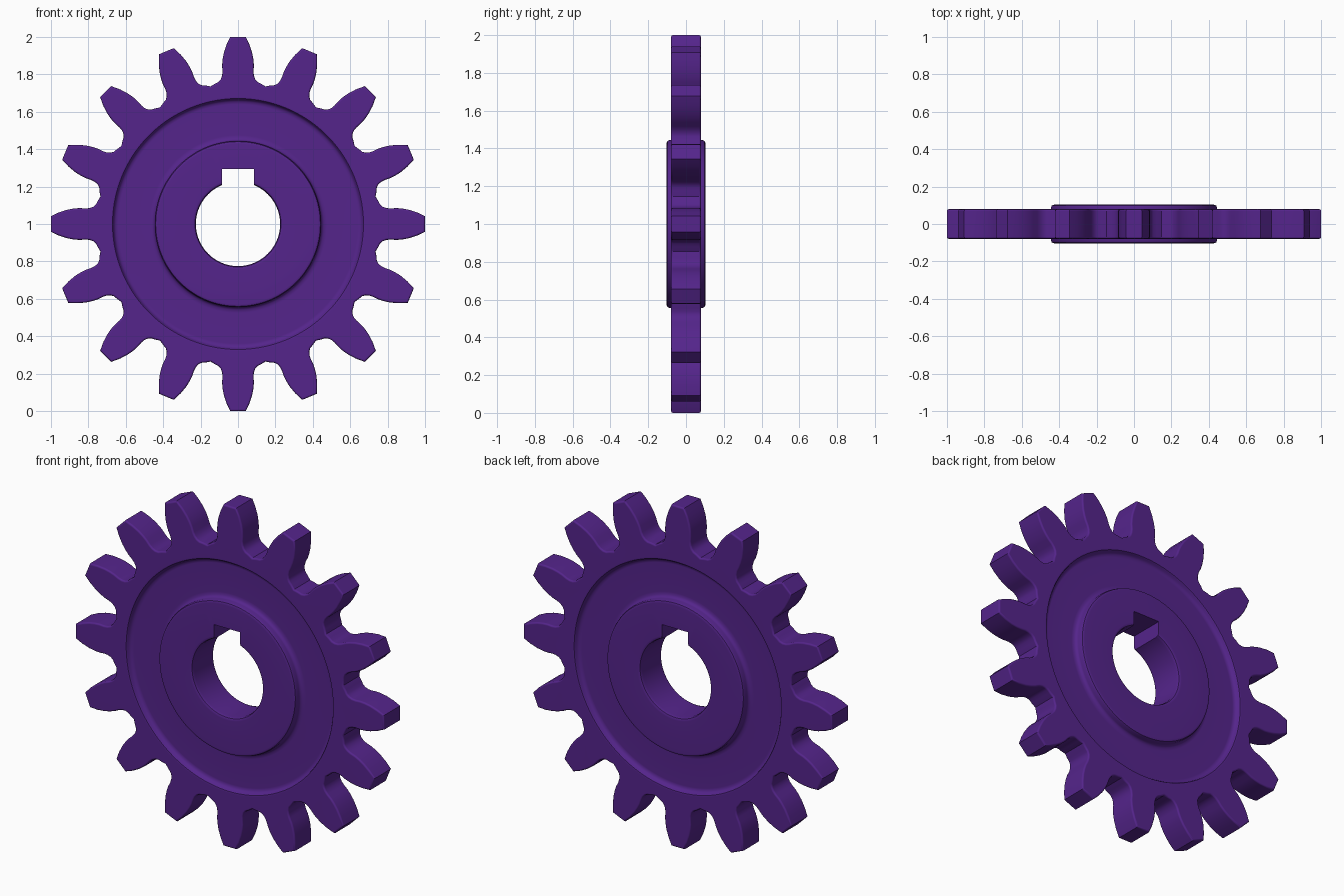
import bpy, bmesh
from math import sin, cos, pi

if "Cube" in bpy.data.objects:
    bpy.data.objects.remove(bpy.data.objects["Cube"])

TEETH, STEPS = 16, 12          # teeth, body segments per tooth
HALF = 0.079                   # half thickness of the toothed rim

# half body cross-section: (radius, half thickness) from bore out to rim
section = [(0.225, 0.083), (0.230, 0.097), (0.243, 0.103),
           (0.428, 0.103), (0.440, 0.098), (0.445, 0.086),
           (0.445, 0.070), (0.449, 0.060), (0.459, 0.053), (0.475, 0.050),
           (0.640, 0.050), (0.654, 0.053), (0.663, 0.061), (0.666, 0.070),
           (0.671, 0.077), (0.680, HALF)]

# half tooth outline: (sideways, radial) from valley up to tip
flank = [(0.122, 0.751), (0.104, 0.760), (0.092, 0.774), (0.085, 0.793),
         (0.083, 0.815), (0.085, 0.845), (0.083, 0.875), (0.077, 0.910),
         (0.063, 0.955), (0.042, 1.000)]
tooth = [(-s, r) for s, r in flank] + flank[::-1]

bm = bmesh.new()


def ring(r, y):
    n = TEETH * STEPS
    return [bm.verts.new((r * sin(2 * pi * (i / n - 0.5 / TEETH)), y,
                          1 + r * cos(2 * pi * (i / n - 0.5 / TEETH)))) for i in range(n)]


def outline(y):
    verts = []
    for k in range(TEETH):
        a = 2 * pi * k / TEETH
        v = a - pi / TEETH
        verts.append(bm.verts.new((0.75 * sin(v), y, 1 + 0.75 * cos(v))))
        for s, r in tooth:
            verts.append(bm.verts.new((s * cos(a) + r * sin(a), y,
                                       1 - s * sin(a) + r * cos(a))))
    return verts


def bridge(a, b):
    n = len(a)
    for i in range(n):
        j = (i + 1) % n
        bm.faces.new((a[i], a[j], b[j], b[i]))


# turned body, front and back, joined through the bore
front = [ring(r, -t) for r, t in section]
back = [ring(r, t) for r, t in section]
for side in (front, back):
    for a, b in zip(side, side[1:]):
        bridge(a, b)
bridge(front[0], back[0])

# toothed rim: one flat face per tooth on each side
outer_front, outer_back = outline(-HALF), outline(HALF)
P = len(tooth) + 1
for outer, inner in ((outer_front, front[-1]), (outer_back, back[-1])):
    for k in range(TEETH):
        o = [outer[(k * P + i) % len(outer)] for i in range(P + 1)]
        n = [inner[(k * STEPS + i) % len(inner)] for i in range(STEPS + 1)]
        bm.faces.new(o + n[::-1])
bridge(outer_front, outer_back)
bmesh.ops.recalc_face_normals(bm, faces=bm.faces[:])

# softened tooth edges
rim_edges = []
for o in (outer_front, outer_back):
    for i in range(len(o)):
        rim_edges.append(bm.edges.get((o[i], o[(i + 1) % len(o)])))
bmesh.ops.bevel(bm, geom=rim_edges, offset=0.010, segments=3, profile=0.5,
                affect='EDGES', clamp_overlap=True)

mesh = bpy.data.meshes.new("gear")
bm.to_mesh(mesh)
bm.free()
gear = bpy.data.objects.new("gear", mesh)
bpy.context.collection.objects.link(gear)

mat = bpy.data.materials.new("purple")
mat.diffuse_color = (0.09, 0.018, 0.26, 1)
mat.use_nodes = True
mat.node_tree.nodes["Principled BSDF"].inputs["Base Color"].default_value = mat.diffuse_color
mesh.materials.append(mat)

# keyway slot in the bore
bpy.ops.mesh.primitive_cube_add(size=1, location=(0, 0, 1.1975))
cutter = bpy.context.object
cutter.name = "keyway_cutter"
cutter.scale = (0.17, 0.5, 0.195)
cutter.hide_render = True
cut = gear.modifiers.new("keyway", 'BOOLEAN')
cut.operation, cut.solver, cut.object = 'DIFFERENCE', 'EXACT', cutter

bpy.ops.object.select_all(action='DESELECT')
gear.select_set(True)
bpy.context.view_layer.objects.active = gear
bpy.ops.object.modifier_apply(modifier="keyway")
bpy.data.objects.remove(cutter)

# smooth shading with crisp tooth tips and slot
bpy.ops.object.shade_smooth_by_angle(angle=0.65)
wn = gear.modifiers.new("weighted_normals", 'WEIGHTED_NORMAL')
wn.keep_sharp = True
